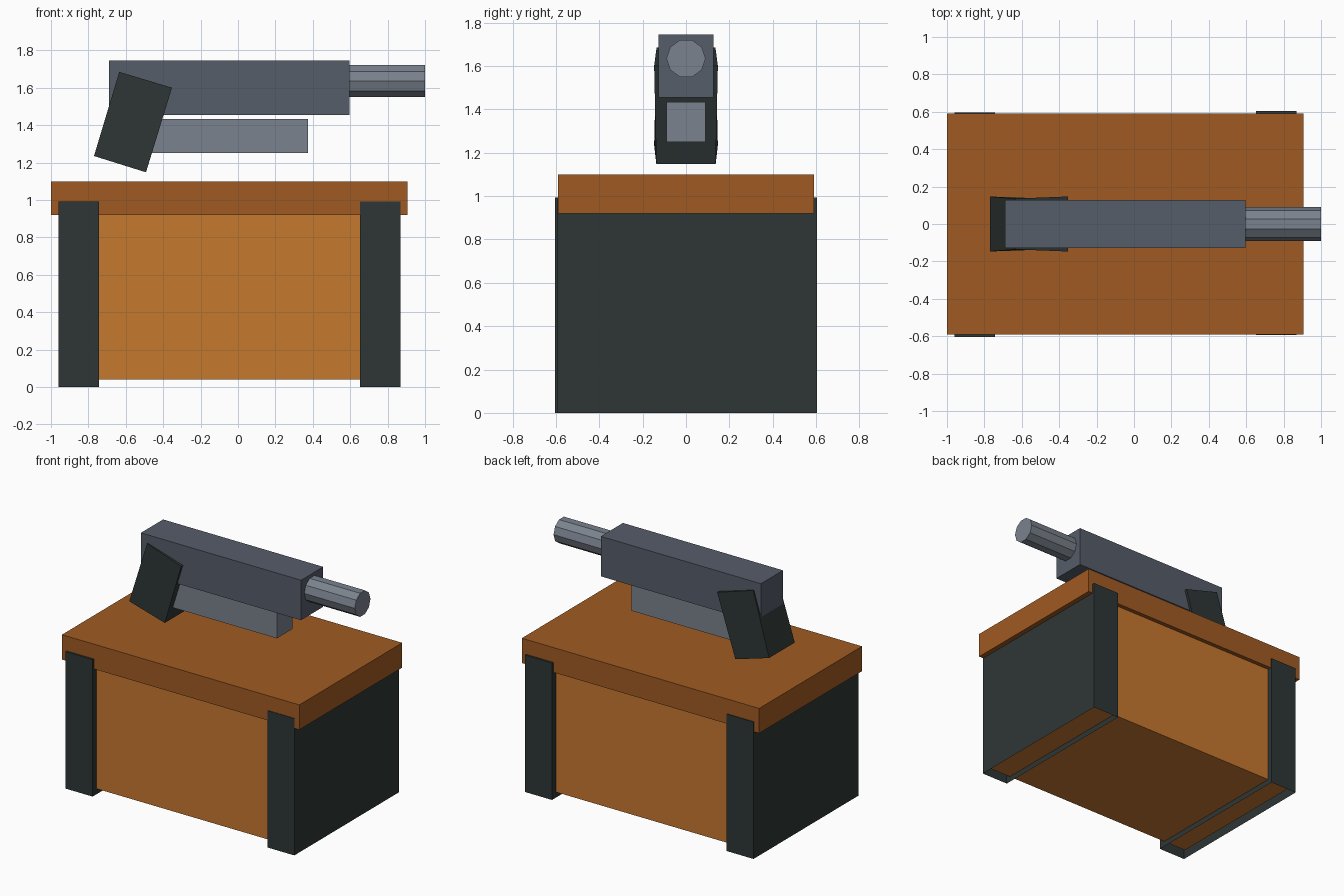
import bpy, bmesh, math
from mathutils import Matrix

if "Cube" in bpy.data.objects:
    bpy.data.objects.remove(bpy.data.objects["Cube"])


def lin(c):
    c /= 255
    return c / 12.92 if c <= 0.04045 else ((c + 0.055) / 1.055) ** 2.4


def material(name, r, g, b):
    m = bpy.data.materials.new(name)
    m.diffuse_color = (lin(r), lin(g), lin(b), 1)
    m.use_nodes = True
    m.node_tree.nodes["Principled BSDF"].inputs["Base Color"].default_value = m.diffuse_color
    return m


ORANGE = material("light orange", 198, 120, 47)
BROWN = material("dark orange", 160, 91, 34)
DARK = material("dark green grey", 46, 54, 53)
STEEL = material("slate grey", 86, 93, 106)
LIGHT = material("light grey", 122, 130, 141)


def finish(name, bm, mat):
    bmesh.ops.recalc_face_normals(bm, faces=bm.faces)
    me = bpy.data.meshes.new(name)
    bm.to_mesh(me)
    bm.free()
    me.materials.append(mat)
    ob = bpy.data.objects.new(name, me)
    bpy.context.collection.objects.link(ob)
    return ob


def add_box(bm, x, y, z):
    size = Matrix.Diagonal((x[1] - x[0], y[1] - y[0], z[1] - z[0], 1))
    mid = Matrix.Translation((sum(x) / 2, sum(y) / 2, sum(z) / 2))
    return bmesh.ops.create_cube(bm, size=1, matrix=mid @ size)["verts"]


def box(name, x, y, z, mat):
    bm = bmesh.new()
    add_box(bm, x, y, z)
    return finish(name, bm, mat)


# Crate body and lid
box("crate_body", (-0.93, 0.84), (-0.56, 0.56), (0.04, 0.95), ORANGE)
box("crate_lid", (-1.0, 0.905), (-0.59, 0.59), (0.92, 1.10), BROWN)


# End brackets: boxes with an open, thin-walled underside
def bracket(name, x, y):
    bm = bmesh.new()
    add_box(bm, x, y, (0, 0.993))
    bottom = min(bm.faces, key=lambda f: f.calc_center_median().z)
    bmesh.ops.inset_region(bm, faces=[bottom], thickness=0.022)
    top = max(bm.faces, key=lambda f: f.calc_center_median().z)
    top_z = top.calc_center_median().z
    bmesh.ops.translate(bm, verts=bottom.verts, vec=(0, 0, top_z - 0.02))
    return finish(name, bm, DARK)


bracket("left_bracket", (-0.96, -0.743), (-0.605, 0.597))
bracket("right_bracket", (0.652, 0.868), (-0.594, 0.605))

# Blaster: slide, lower rail and ten-sided barrel
box("slide", (-0.69, 0.595), (-0.127, 0.127), (1.455, 1.745), STEEL)
box("lower_rail", (-0.56, 0.375), (-0.09, 0.09), (1.25, 1.434), LIGHT)

bm = bmesh.new()
bmesh.ops.create_cone(bm, cap_ends=True, segments=10, radius1=0.09, radius2=0.09, depth=0.43)
# Turn so that corners lie at +y and -y, flats on top and below
corner = max(bm.verts, key=lambda v: v.co.y)
spin = Matrix.Rotation(math.pi / 2 - math.atan2(corner.co.y, corner.co.x), 4, 'Z')
bmesh.ops.transform(bm, verts=bm.verts,
                    matrix=Matrix.Translation((0.785, 0, 1.635))
                    @ Matrix.Rotation(math.pi / 2, 4, 'Y') @ spin)
finish("barrel", bm, LIGHT)

# Slanted grip, slightly narrower at its upper rear and lower front edges
grip = [(-0.635, 1.685, 0.136), (-0.353, 1.60, 0.147),
        (-0.492, 1.148, 0.137), (-0.77, 1.235, 0.147)]
bm = bmesh.new()
sides = [[bm.verts.new((x, s * w, z)) for x, z, w in grip] for s in (-1, 1)]
for ring in sides:
    bm.faces.new(ring)
for i in range(4):
    j = (i + 1) % 4
    bm.faces.new((sides[0][i], sides[0][j], sides[1][j], sides[1][i]))
finish("grip", bm, DARK)
